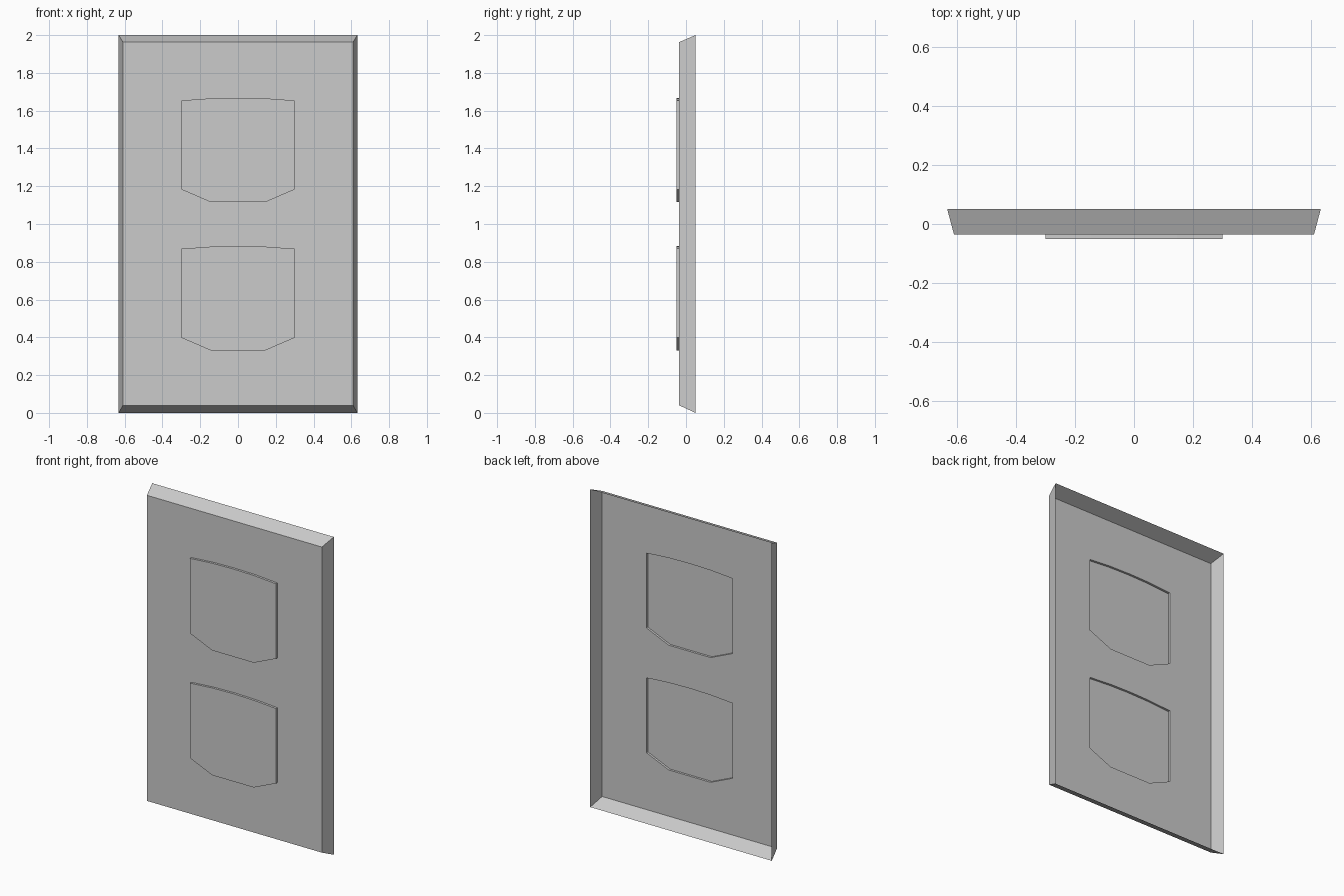
import bpy, bmesh

if "Cube" in bpy.data.objects:
    bpy.data.objects.remove(bpy.data.objects["Cube"])

BACK_Y, FACE_Y, RAISED_Y = 0.05, -0.036, -0.05


def ring(bm, points, y):
    verts = [bm.verts.new((x, y, z)) for x, z in points]
    edges = [bm.edges.new((v, verts[(i + 1) % len(verts)])) for i, v in enumerate(verts)]
    return verts, edges


def bridge(bm, a, b):
    for i in range(len(a)):
        j = (i + 1) % len(a)
        bm.faces.new((a[i], a[j], b[j], b[i]))


def rect(half_w, z0, z1):
    return [(-half_w, z0), (half_w, z0), (half_w, z1), (-half_w, z1)]


def outlet_outline(zc):
    # right half from bottom to top, mirrored to the left
    half = [(0.145, -0.275), (0.30, -0.208), (0.30, 0.263), (0.145, 0.274)]
    right = half + [(0, 0.277)]
    left = [(-x, z) for x, z in reversed(half)]
    return [(x, zc + z) for x, z in right + left]


bm = bmesh.new()

# sloping rim, open at the back
rim, _ = ring(bm, rect(0.632, 0.0, 2.0), BACK_Y)
front, fill_edges = ring(bm, rect(0.609, 0.04, 1.963), FACE_Y)
bridge(bm, rim, front)

# two raised outlet faces, hollow behind
for zc in (0.606, 1.391):
    outline = outlet_outline(zc)
    base, base_edges = ring(bm, outline, FACE_Y)
    top, _ = ring(bm, outline, RAISED_Y)
    bridge(bm, base, top)
    bm.faces.new(top)
    fill_edges += base_edges

# flat front around the outlets
bmesh.ops.triangle_fill(bm, edges=fill_edges, use_beauty=True, normal=(0, -1, 0))
bmesh.ops.recalc_face_normals(bm, faces=bm.faces[:])

# make the front face -y
if sum(f.normal.y * f.calc_area() for f in bm.faces) > 0:
    bmesh.ops.reverse_faces(bm, faces=bm.faces[:])

mesh = bpy.data.meshes.new("outlet_cover_plate")
bm.to_mesh(mesh)
bm.free()
plate = bpy.data.objects.new("outlet_cover_plate", mesh)
bpy.context.collection.objects.link(plate)
